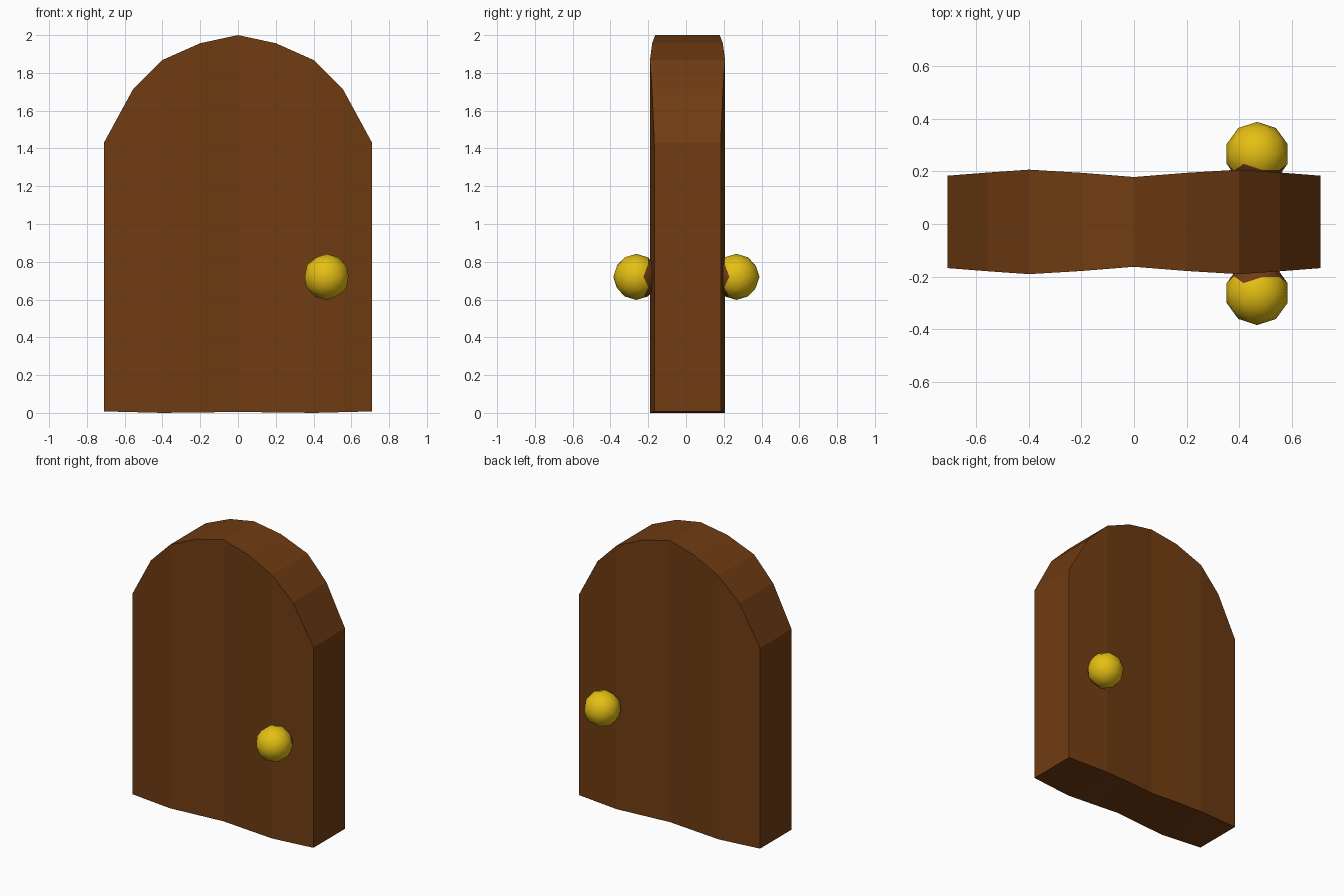
import bpy, bmesh

if "Cube" in bpy.data.objects:
    bpy.data.objects.remove(bpy.data.objects["Cube"])


def material(name, rgb):
    m = bpy.data.materials.new(name)
    m.diffuse_color = (*rgb, 1)
    m.use_nodes = True
    m.node_tree.nodes["Principled BSDF"].inputs["Base Color"].default_value = m.diffuse_color
    return m


brown = material("brown wood", (0.16, 0.045, 0.006))
gold = material("gold metal", (0.78, 0.52, 0.007))


def make_object(name, bm, mats):
    mesh = bpy.data.meshes.new(name)
    bm.to_mesh(mesh)
    bm.free()
    for m in mats:
        mesh.materials.append(m)
    ob = bpy.data.objects.new(name, mesh)
    bpy.context.collection.objects.link(ob)
    return ob


# Arched door slab: columns of (x, bottom z, arch z, half thickness)
half = [(0, 0.004, 2.0, 0.171), (0.2, 0.003, 1.957, 0.187), (0.4, 0.0, 1.868, 0.199),
        (0.557, 0.004, 1.711, 0.188), (0.71, 0.008, 1.43, 0.176)]
columns = [(-x, b, t, d) for x, b, t, d in half[:0:-1]] + half
OFFSET = 0.008

bm = bmesh.new()
rings = []
for x, b, t, d in columns:
    rings.append([bm.verts.new((x, OFFSET + y, z))
                  for y, z in ((-d, b), (d, b), (d, t), (-d, t))])
for a, c in zip(rings, rings[1:]):
    for i in range(4):
        j = (i + 1) % 4
        bm.faces.new((a[i], a[j], c[j], c[i]))
bm.faces.new(rings[0])
bm.faces.new(rings[-1])
bmesh.ops.recalc_face_normals(bm, faces=bm.faces)
make_object("door_slab", bm, [brown])

# Round knobs on both sides, brown on the faces toward the slab
for name, side, y in (("front_knob", -1, -0.263), ("back_knob", 1, 0.267)):
    bm = bmesh.new()
    bmesh.ops.create_icosphere(bm, subdivisions=2, radius=0.122)
    for f in bm.faces:
        f.smooth = True
        f.material_index = 1 if f.calc_center_median().y * side < -0.05 else 0
    knob = make_object(name, bm, [gold, brown])
    knob.location = (0.469, y, 0.72)
